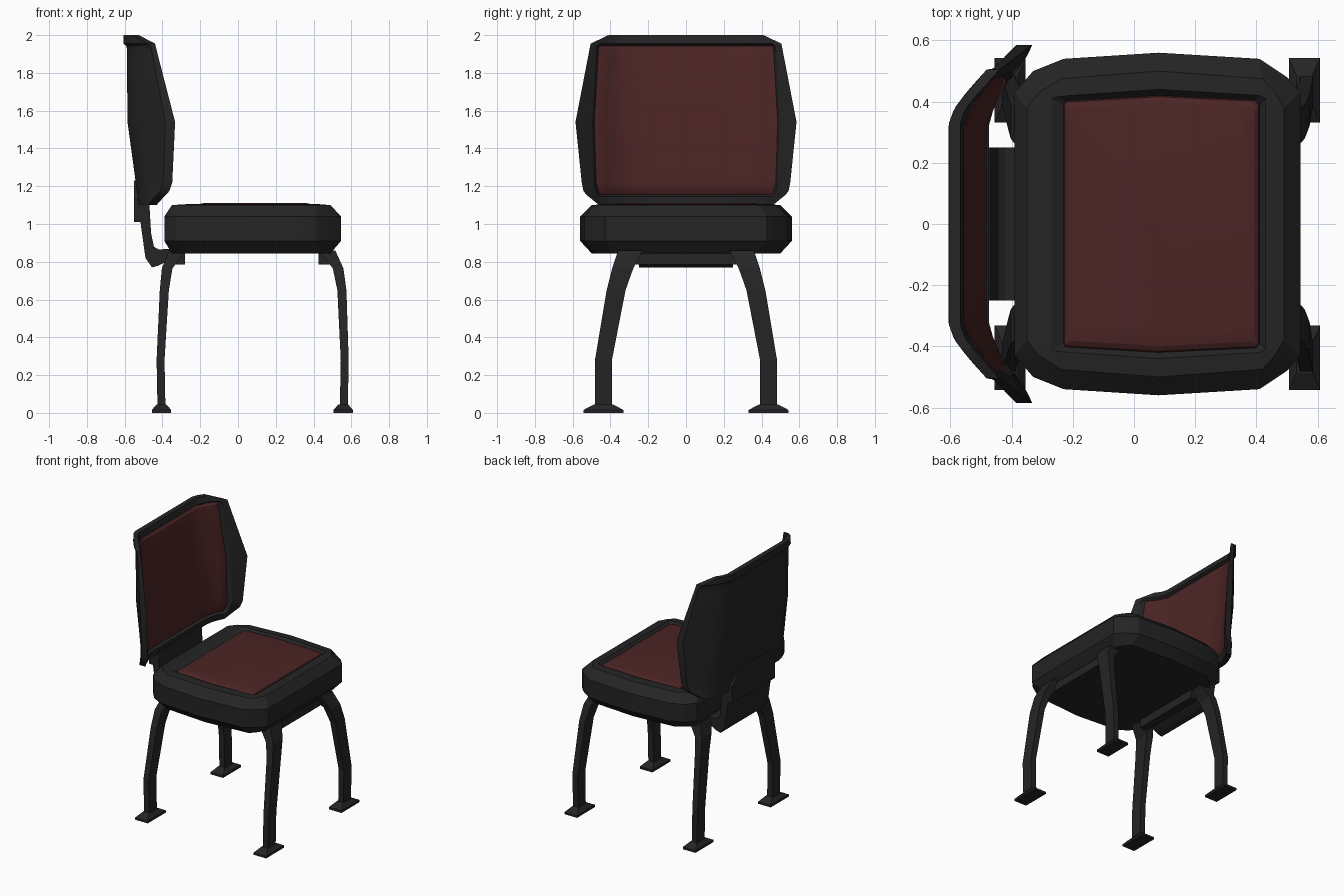
import bpy, bmesh, math

if "Cube" in bpy.data.objects:
    bpy.data.objects.remove(bpy.data.objects["Cube"])


def material(name, col):
    m = bpy.data.materials.new(name)
    m.diffuse_color = (*col, 1)
    m.use_nodes = True
    m.node_tree.nodes["Principled BSDF"].inputs["Base Color"].default_value = m.diffuse_color
    return m


BLACK = material("black plastic", (0.018, 0.018, 0.018))
RED = material("dark red fabric", (0.073, 0.018, 0.018))


def finish(name, bm, angle=None):
    bmesh.ops.recalc_face_normals(bm, faces=bm.faces)
    me = bpy.data.meshes.new(name)
    bm.to_mesh(me)
    bm.free()
    me.materials.append(BLACK)
    me.materials.append(RED)
    ob = bpy.data.objects.new(name, me)
    bpy.context.collection.objects.link(ob)
    if angle:
        bpy.ops.object.select_all(action='DESELECT')
        ob.select_set(True)
        bpy.context.view_layer.objects.active = ob
        bpy.ops.object.shade_smooth_by_angle(angle=math.radians(angle))
    return ob


def loft(name, rings, red_from=None, angle=None):
    """Skin a stack of closed rings; rings from red_from upward are red."""
    bm = bmesh.new()
    vs = [[bm.verts.new(p) for p in r] for r in rings]
    n = len(vs[0])
    for k in range(len(vs) - 1):
        for i in range(n):
            j = (i + 1) % n
            f = bm.faces.new((vs[k][i], vs[k][j], vs[k + 1][j], vs[k + 1][i]))
            f.material_index = int(red_from is not None and k >= red_from)
    bm.faces.new(vs[0])
    f = bm.faces.new(vs[-1])
    f.material_index = int(red_from is not None)
    return finish(name, bm, angle)


def rect(cx, cy, z, hx, hy):
    return [(cx - hx, cy - hy, z), (cx + hx, cy - hy, z),
            (cx + hx, cy + hy, z), (cx - hx, cy + hy, z)]


def interp(pts, t):
    for (a, va), (b, vb) in zip(pts, pts[1:]):
        if t <= b:
            return va + (vb - va) * max(0, (t - a) / (b - a))
    return pts[-1][1]


# Seat: outline rings, mirrored in y
def ring(half, z, s=1.0):
    pts = half + [(x, -y) for x, y in reversed(half)]
    return [(0.09 + (x - 0.09) * s, y * s, z) for x, y in pts]


outer = [(-.39, .43), (-.33, .50), (-.23, .54), (.08, .56), (.41, .54), (.50, .48), (.545, .43)]
top = [(-.35, .38), (-.31, .43), (-.24, .475), (.08, .50), (.42, .475), (.46, .43), (.49, .38)]
rim = [(-.27, .36), (-.27, .41), (-.25, .417), (.08, .44), (.41, .42), (.43, .41), (.43, .36)]
pad = [(-.23, .36), (-.23, .39), (-.225, .402), (.08, .42), (.40, .405), (.41, .39), (.41, .36)]
loft("seat", [ring(top, .845), ring(outer, .91), ring(outer, 1.04), ring(top, 1.10),
              ring(rim, 1.105), ring(pad, 1.083), ring(pad, 1.094, .99),
              ring(pad, 1.104, .95), ring(pad, 1.11, .86)], red_from=5, angle=20)

# Backrest: curved grid shell with rim, groove and red pad
W = [(1.10, .46), (1.165, .54), (1.2, .55), (1.54, .585), (1.955, .505), (2.0, .41)]
WI = [(1.10, .43), (1.2, .475), (1.54, .485), (1.94, .462), (2.0, .39)]
BASE = [(1.10, -.475), (1.54, -.53), (2.0, -.565)]
BEND = [(1.10, .55), (1.2, .85), (1.54, 1.0)]
THICK = [(1.10, .05), (1.54, .055), (1.94, .028), (1.955, .045), (2.0, .04)]
OFFSET = [-.003, .006, -.014, 0, .008]
rows = [(1.10, 0), (1.145, 1), (1.155, 2), (1.175, 3), (1.22, 4), (1.54, 4),
        (1.89, 4), (1.93, 3), (1.943, 2), (1.955, 1), (2.0, 0)]


def columns(z):
    w, wi = interp(W, z), interp(WI, z)
    half = [(w, 0), (wi + .012, 1), (wi, 2), (wi - .02, 3), (wi - .06, 4), (.32, 4), (.2, 4)]
    return [(-y, c) for y, c in half] + [(0, 4)] + half[::-1]


bm = bmesh.new()
front, rear, cls = [], [], []
for z, rc in rows:
    fr, rr, cr = [], [], []
    for y, cc in columns(z):
        d = max(0, abs(y) - .33)
        x = interp(BASE, z) + interp(BEND, z) * d * d / (d + .07)
        c = min(rc, cc)
        fr.append(bm.verts.new((x + OFFSET[c], y, z)))
        rr.append(bm.verts.new((x - interp(THICK, z), y, z)))
        cr.append(c)
    front.append(fr)
    rear.append(rr)
    cls.append(cr)
R, C = len(rows), len(front[0])
for i in range(R - 1):
    for j in range(C - 1):
        q = [(i, j), (i, j + 1), (i + 1, j + 1), (i + 1, j)]
        f = bm.faces.new([front[a][b] for a, b in q])
        f.material_index = int(min(cls[a][b] for a, b in q) >= 2)
        bm.faces.new([rear[a][b] for a, b in reversed(q)])
edge = ([(0, j) for j in range(C)] + [(i, C - 1) for i in range(1, R)]
        + [(R - 1, j) for j in range(C - 2, -1, -1)] + [(i, 0) for i in range(R - 2, 0, -1)])
for (a, b), (c, d) in zip(edge, edge[1:] + edge[:1]):
    bm.faces.new((front[a][b], front[c][d], rear[c][d], rear[a][b]))
finish("backrest", bm, 30)

# Bent support strip under the backrest
strip = [(-.525, 1.12), (-.515, 1.0), (-.49, .82), (-.455, .77), (-.42, .78), (-.32, .835),
         (-.33, .87), (-.42, .865), (-.445, .88), (-.46, .95), (-.47, 1.12)]
loft("back_support", [[(x, y, z) for x, z in strip] for y in (-.25, .25)])

# Mounting plate with cut top corners behind the backrest
plate = [(-.25, 1.01), (.25, 1.01), (.25, 1.13), (.17, 1.23), (-.17, 1.23), (-.25, 1.13)]
loft("back_plate", [[(x, y, z) for y, z in plate] for x in (-.55, -.50)])

# Legs, feet and crossbars: (z, half depth, y, half width)
sections = [(.02, .021, .437, .044), (.28, .021, .437, .045), (.65, .024, .37, .05),
            (.765, .028, .335, .056), (.86, .045, .295, .065)]
legs = {"front": ([.56, .565, .55, .53, .47], .557, .457),
        "rear": ([-.405, -.41, -.39, -.375, -.32], -.405, -.31)}
for end, (xs, foot_x, bar_x) in legs.items():
    for side, s in (("left", 1), ("right", -1)):
        loft(f"{end}_{side}_leg", [rect(x, s * y, z, hx, hy)
                                   for x, (z, hx, y, hy) in zip(xs, sections)])
        loft(f"{end}_{side}_foot", [rect(foot_x, s * .437, 0, .051, .105),
                                    rect(foot_x, s * .437, .016, .051, .105),
                                    rect(foot_x, s * .437, .045, .026, .05)])
    loft(f"{end}_crossbar", [rect(bar_x, 0, .785, .03, .27), rect(bar_x, 0, .86, .03, .27)])
